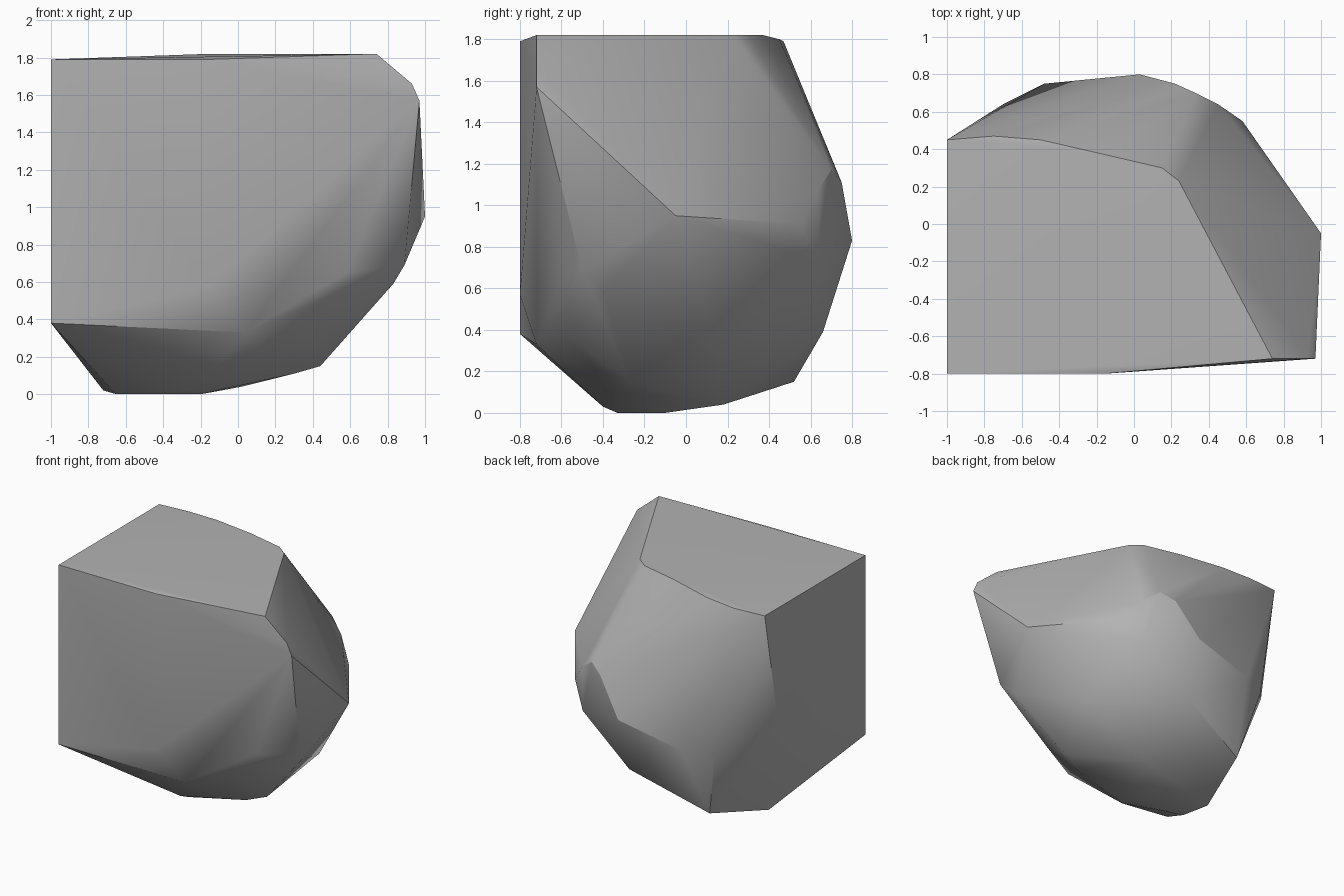
import bpy
import bmesh
from math import radians

# Remove the default cube only
default_cube = bpy.data.objects.get("Cube")
if default_cube:
    bpy.data.objects.remove(default_cube, do_unlink=True)


def make_material(name, colour):
    material = bpy.data.materials.new(name)
    material.use_nodes = True
    material.diffuse_color = colour
    shader = material.node_tree.nodes["Principled BSDF"]
    shader.inputs["Base Color"].default_value = colour
    shader.inputs["Roughness"].default_value = 0.9
    return material


def hull_object(name, corner_groups, material, sharp_angle):
    """Wrap a convex skin around groups of chipped corners."""
    mesh = bpy.data.meshes.new(name)
    bm = bmesh.new()
    for group in corner_groups:
        for corner in group:
            bm.verts.new(corner)
    result = bmesh.ops.convex_hull(bm, input=bm.verts[:], use_existing_faces=False)
    unused = {v for key in ("geom_interior", "geom_unused")
              for v in result[key] if isinstance(v, bmesh.types.BMVert)}
    bmesh.ops.delete(bm, geom=list(unused), context="VERTS")
    # Merge the nearly coplanar triangles into broad facets
    bmesh.ops.dissolve_limit(bm, angle_limit=radians(1), verts=bm.verts[:], edges=bm.edges[:])
    bmesh.ops.recalc_face_normals(bm, faces=bm.faces[:])
    bm.to_mesh(mesh)
    bm.free()
    mesh.materials.append(material)
    rock = bpy.data.objects.new(name, mesh)
    bpy.context.collection.objects.link(rock)
    bpy.ops.object.select_all(action="DESELECT")
    rock.select_set(True)
    bpy.context.view_layer.objects.active = rock
    bpy.ops.object.shade_smooth_by_angle(angle=radians(sharp_angle))
    return rock


# Flat top rim
top_rim = [(-1, -.8, 1.79), (-.15, -.8, 1.79), (.74, -.72, 1.82),
           (.24, .23, 1.82), (.15, .3, 1.82), (-.15, .37, 1.82),
           (-.5, .45, 1.8), (-.75, .47, 1.79), (-1, .45, 1.79)]

# Broad front face and its rounded lower lip
front_rim = [(-1, -.8, .38), (-.15, -.8, .57), (.04, -.72, .33),
             (.33, -.62, .41), (.58, -.61, .65),
             (.93, -.72, 1.66), (.97, -.72, 1.57)]

# Chipped corner on the left side
side_chips = [(.89, -.5, .69), (1, -.05, .95), (.83, -.4, .59), (.61, .14, .38)]

# Rounded back
back_bulge = [(.58, .55, .91), (.45, .64, 1.08), (.45, .64, .73),
              (.33, .7, 1.17), (.22, .75, 1.11), (.03, .8, .83),
              (-.48, .75, .71), (-.7, .64, .7), (-1, .29, .92),
              (.03, .66, .39), (-.57, .52, .15)]

# Narrow base
base = [(.44, -.27, .15), (.3, -.33, .11), (-.22, -.4, .03),
        (-.2, -.33, 0), (-.2, -.1, 0), (.02, .18, .04),
        (-.65, -.2, 0), (-.72, 0, .02)]

stone_grey = make_material("stone grey", (.45, .45, .45, 1))
hull_object("rock", [top_rim, front_rim, side_chips, back_bulge, base], stone_grey, 30)
